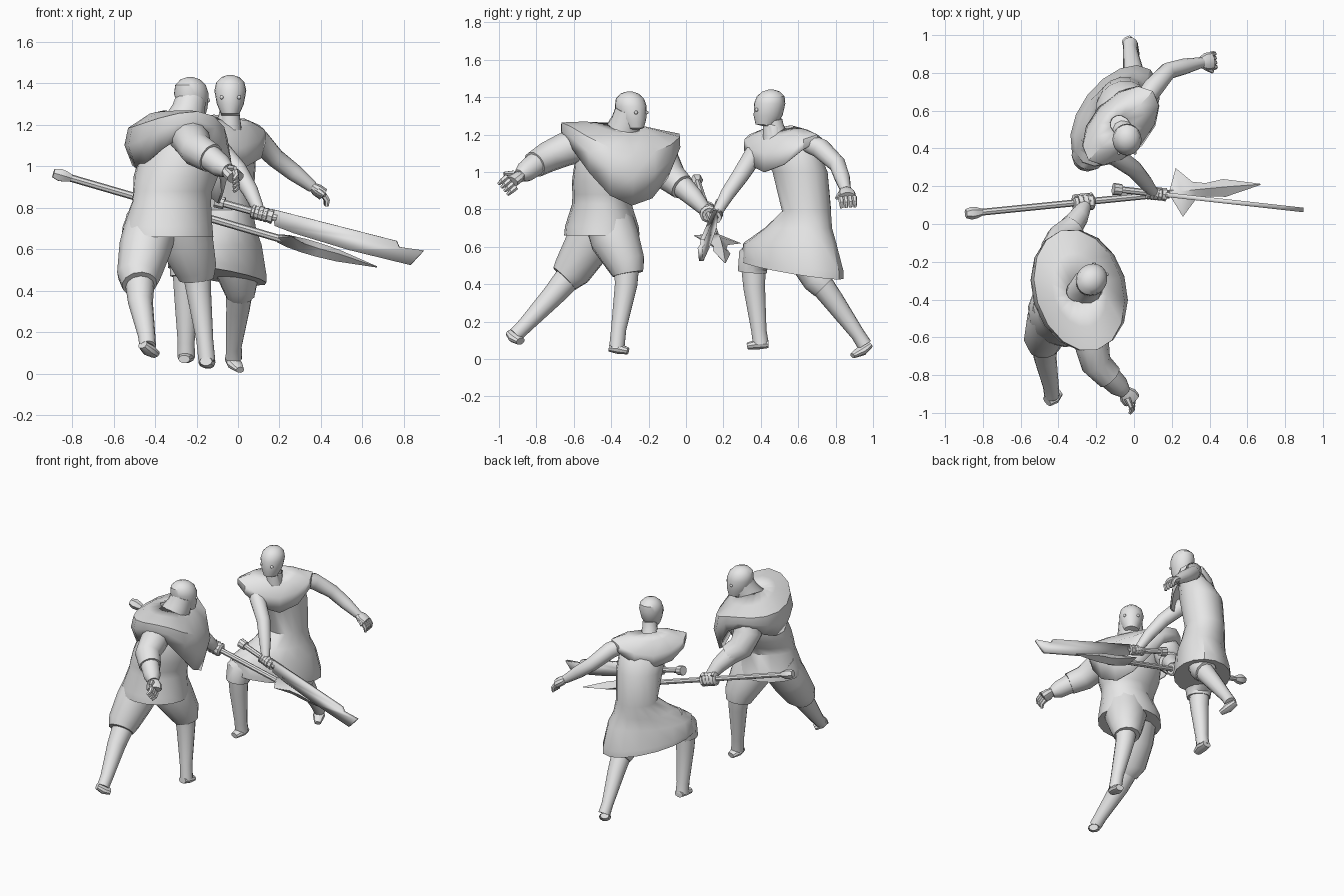
import bpy, bmesh
from math import sin, cos, pi, radians
from mathutils import Vector

default_cube = bpy.data.objects.get("Cube")
if default_cube:
    bpy.data.objects.remove(default_cube)

grey = bpy.data.materials.new("plain grey")
grey.use_nodes = True
grey.diffuse_color = (0.8, 0.8, 0.8, 1)
grey.node_tree.nodes["Principled BSDF"].inputs["Base Color"].default_value = (0.8, 0.8, 0.8, 1)
parts = []


def finish(name, bm):
    bmesh.ops.recalc_face_normals(bm, faces=bm.faces)
    mesh = bpy.data.meshes.new(name)
    bm.to_mesh(mesh)
    bm.free()
    mesh.materials.append(grey)
    obj = bpy.data.objects.new(name, mesh)
    bpy.context.collection.objects.link(obj)
    parts.append(obj)
    return obj


def skin(name, rings, caps=True):
    """Bridge a list of point rings into one surface."""
    bm = bmesh.new()
    loops = [[bm.verts.new(p) for p in ring] for ring in rings]
    count = len(loops[0])
    for low, high in zip(loops, loops[1:]):
        for i in range(count):
            j = (i + 1) % count
            bm.faces.new((low[i], low[j], high[j], high[i]))
    if caps:
        bm.faces.new(loops[0])
        bm.faces.new(loops[-1])
    return finish(name, bm)


def tube(name, points, sides=12, flat=1.0):
    """Tapered tube through points of x, y, z, radius."""
    path = [Vector(p[:3]) for p in points]
    side, rings = None, []
    for i, here in enumerate(path):
        along = (path[min(i + 1, len(path) - 1)] - path[max(i - 1, 0)]).normalized()
        if side is None:
            side = along.orthogonal() if abs(along.z) > 0.9 else along.cross(Vector((0, 0, 1)))
        side = (side - along * side.dot(along)).normalized()
        up = along.cross(side)
        r = points[i][3]
        rings.append([here + side * r * cos(t) + up * r * flat * sin(t)
                      for t in (2 * pi * k / sides for k in range(sides))])
    return skin(name, rings)


def axes(angle):
    """Left and forward directions of a turned body."""
    a = radians(angle)
    return Vector((cos(a), sin(a), 0)), Vector((sin(a), -cos(a), 0))


def body(name, angle, rings, sides=16):
    """Loft of ellipses: x, y, z, half width, half depth, sideways tilt."""
    left, ahead = axes(angle)
    out = []
    for x, y, z, wide, deep, tilt in rings:
        out.append([Vector((x, y, z + tilt * cos(t))) + left * wide * cos(t) + ahead * deep * sin(t)
                    for t in (2 * pi * k / sides for k in range(sides))])
    return skin(name, out)


def cape(name, x, y, angle, rings, sides=16):
    """Draped sheet: half width, half depth, then side, front and back heights, tilt."""
    left, ahead = axes(angle)
    out = []
    for wide, deep, side, front, back, tilt in rings:
        ring = []
        for k in range(sides):
            c, s = cos(2 * pi * k / sides), sin(2 * pi * k / sides)
            z = side * c * c + (front if s > 0 else back) * s * s + tilt * c
            ring.append(Vector((x, y, z)) + left * wide * c + ahead * deep * s)
        out.append(ring)
    obj = skin(name, out, caps=False)
    shell = obj.modifiers.new("thickness", "SOLIDIFY")
    shell.thickness = 0.012


def head(name, x, y, z, angle, size):
    left, ahead = axes(angle)
    profile = [(-0.17, -0.02, 0.055, 0.055), (-0.10, -0.015, 0.046, 0.05), (-0.09, 0.02, 0.045, 0.055),
               (-0.045, 0.008, 0.065, 0.077), (0.02, 0, 0.077, 0.084), (0.06, -0.006, 0.068, 0.074),
               (0.085, -0.008, 0.043, 0.047), (0.095, -0.008, 0.014, 0.016)]
    rings = []
    for h, shift, wide, deep in profile:
        c = Vector((x, y, z)) + ahead * shift * size
        rings.append((c.x, c.y, z + h * size, wide * size, deep * size, 0))
    body(name, angle, rings, 20)
    for label, sign in (("left", 1), ("right", -1)):
        c = Vector((x, y, z - 0.012)) + (left * sign * 0.042 + ahead * 0.07) * size
        bm = bmesh.new()
        bmesh.ops.create_uvsphere(bm, u_segments=10, v_segments=6, radius=0.010)
        bmesh.ops.translate(bm, verts=bm.verts, vec=c)
        finish(f"{name}_{label}_eye", bm)


def open_hand(name, wrist, reach, spread, size):
    """Palm with four loose fingers and a thumb."""
    wrist, reach = Vector(wrist), Vector(reach).normalized()
    spread = Vector(spread)
    spread = (spread - reach * spread.dot(reach)).normalized()
    curl = reach.cross(spread)
    if curl.z > 0:
        curl = -curl
    palm = wrist + reach * 0.055 * size
    tube(name + "_palm", [(*wrist, 0.026 * size), (*(wrist + reach * 0.025 * size), 0.038 * size),
                          (*palm, 0.038 * size)], 10, 0.65)
    for i in range(4):
        root = palm + spread * (i - 1.5) * 0.019 * size
        middle = root + (reach + curl * 0.4) * 0.024 * size
        tip = middle + (reach * 0.6 + curl) * 0.02 * size
        tube(f"{name}_finger_{i}", [(*root, 0.012 * size), (*middle, 0.011 * size), (*tip, 0.007 * size)], 6)
    root = wrist + (reach - spread) * 0.022 * size
    tube(name + "_thumb", [(*root, 0.014 * size), (*(root + (reach - spread * 0.7) * 0.035 * size), 0.008 * size)], 6)


def fist(name, centre, axis, size):
    """Four fingers curled round a grip, over a palm."""
    centre, axis = Vector(centre), Vector(axis).normalized()
    u = axis.orthogonal().normalized()
    v = axis.cross(u)
    tube(name + "_palm", [(*(centre + axis * s * size), r * size)
                          for s, r in ((-0.045, 0.024), (-0.02, 0.036), (0.02, 0.036), (0.045, 0.024))], 10)
    for i in range(4):
        c = centre + axis * (i - 1.5) * 0.022 * size
        loop = [c + (u * cos(t) + v * sin(t)) * 0.026 * size for t in (k * pi / 5 for k in range(11))]
        tube(f"{name}_finger_{i}", [(*p, 0.013 * size) for p in loop], 6)


# Heavy fighter: trunk, draped cape and head
body("heavy_tunic", 107, [
    (-0.34, -0.45, 0.66, 0.20, 0.225, 0), (-0.34, -0.45, 0.71, 0.195, 0.22, 0),
    (-0.32, -0.45, 0.83, 0.155, 0.195, 0), (-0.315, -0.44, 0.88, 0.165, 0.195, 0),
    (-0.30, -0.41, 0.95, 0.20, 0.205, 0), (-0.28, -0.37, 1.10, 0.225, 0.18, 0),
    (-0.28, -0.36, 1.20, 0.18, 0.13, 0), (-0.27, -0.35, 1.24, 0.08, 0.08, 0)])
cape("heavy_cape", -0.29, -0.35, 107, [
    (0.06, 0.07, 1.26, 1.23, 1.27, 0), (0.20, 0.14, 1.25, 1.20, 1.255, -0.02),
    (0.33, 0.23, 1.235, 1.10, 1.19, -0.03), (0.33, 0.25, 1.19, 0.98, 1.10, -0.03),
    (0.31, 0.21, 1.14, 0.82, 0.99, -0.02)])
tube("heavy_neck", [(-0.27, -0.35, 1.19, 0.10), (-0.24, -0.32, 1.27, 0.082), (-0.225, -0.305, 1.33, 0.075)])
head("heavy_head", -0.225, -0.295, 1.33, 140, 1.05)

# Heavy fighter: arms
tube("heavy_right_sleeve", [(-0.25, -0.54, 1.15, 0.09), (-0.22, -0.65, 1.12, 0.09),
                            (-0.20, -0.74, 1.08, 0.082), (-0.13, -0.81, 1.04, 0.072)])
tube("heavy_right_cuff", [(-0.16, -0.78, 1.06, 0.066), (-0.08, -0.86, 1.00, 0.056), (-0.05, -0.89, 0.98, 0.036)])
open_hand("heavy_right_hand", (-0.05, -0.885, 0.985), (0.4, -0.5, -0.4), (0, 1, -1), 1.3)
tube("heavy_left_sleeve", [(-0.36, -0.17, 1.17, 0.09), (-0.40, -0.13, 1.06, 0.095),
                           (-0.38, -0.08, 0.97, 0.085), (-0.32, -0.02, 0.92, 0.07)])
tube("heavy_left_cuff", [(-0.35, -0.04, 0.94, 0.066), (-0.29, 0.04, 0.865, 0.052),
                         (-0.265, 0.09, 0.81, 0.038), (-0.26, 0.11, 0.785, 0.03)])

# Heavy fighter: legs and feet
tube("heavy_back_trouser", [(-0.41, -0.45, 0.74, 0.13), (-0.45, -0.53, 0.60, 0.125),
                            (-0.48, -0.61, 0.47, 0.105), (-0.475, -0.65, 0.43, 0.085)])
tube("heavy_back_shin", [(-0.475, -0.60, 0.47, 0.075), (-0.47, -0.71, 0.34, 0.06),
                         (-0.44, -0.86, 0.18, 0.042), (-0.435, -0.91, 0.13, 0.04)])
tube("heavy_back_foot", [(-0.46, -0.94, 0.14, 0.03), (-0.43, -0.915, 0.115, 0.042),
                         (-0.40, -0.885, 0.095, 0.03)], 10, 0.7)
tube("heavy_front_trouser", [(-0.28, -0.43, 0.80, 0.13), (-0.25, -0.38, 0.64, 0.135),
                             (-0.205, -0.32, 0.51, 0.105), (-0.20, -0.31, 0.455, 0.085)])
tube("heavy_front_shin", [(-0.20, -0.32, 0.50, 0.072), (-0.19, -0.32, 0.40, 0.062),
                          (-0.16, -0.36, 0.16, 0.042), (-0.15, -0.37, 0.06, 0.042)])
tube("heavy_front_foot", [(-0.155, -0.41, 0.06, 0.03), (-0.15, -0.36, 0.055, 0.042),
                          (-0.14, -0.31, 0.043, 0.028)], 10, 0.7)

# Slim fighter: trunk and skirt, shoulder cape, head
body("slim_tunic", 53, [
    (-0.10, 0.57, 0.475, 0.31, 0.185, -0.05), (-0.10, 0.57, 0.51, 0.31, 0.185, -0.04),
    (-0.10, 0.555, 0.62, 0.285, 0.165, 0), (-0.08, 0.60, 0.70, 0.20, 0.145, 0),
    (-0.06, 0.645, 0.79, 0.135, 0.13, 0), (-0.06, 0.61, 1.00, 0.155, 0.14, 0),
    (-0.06, 0.55, 1.13, 0.17, 0.11, 0), (-0.06, 0.51, 1.19, 0.14, 0.07, 0),
    (-0.05, 0.48, 1.21, 0.06, 0.05, 0)])
cape("slim_cape", -0.07, 0.52, 47, [
    (0.05, 0.065, 1.235, 1.22, 1.25, 0), (0.15, 0.11, 1.23, 1.18, 1.21, 0),
    (0.25, 0.145, 1.20, 1.10, 1.12, 0), (0.25, 0.155, 1.16, 1.00, 1.04, 0)], 12)
tube("slim_neck", [(-0.055, 0.49, 1.18, 0.065), (-0.045, 0.475, 1.24, 0.05), (-0.04, 0.47, 1.28, 0.046)])
head("slim_head", -0.037, 0.447, 1.345, 0, 1)

# Slim fighter: arms
tube("slim_left_arm", [(0.04, 0.64, 1.16, 0.05), (0.10, 0.72, 1.125, 0.055), (0.18, 0.81, 1.04, 0.046),
                       (0.27, 0.835, 0.97, 0.042), (0.36, 0.855, 0.90, 0.028)])
open_hand("slim_left_hand", (0.355, 0.855, 0.905), (0.7, 0.1, -0.5), (0, 1, 0), 1.25)
tube("slim_right_arm", [(-0.16, 0.41, 1.14, 0.05), (-0.10, 0.36, 1.09, 0.052), (0.0, 0.29, 0.98, 0.046),
                        (0.06, 0.22, 0.88, 0.039), (0.10, 0.17, 0.79, 0.028)])

# Slim fighter: legs and feet
tube("slim_front_trouser", [(-0.20, 0.45, 0.60, 0.10), (-0.245, 0.36, 0.53, 0.09), (-0.25, 0.355, 0.465, 0.078)])
tube("slim_front_shin", [(-0.25, 0.36, 0.50, 0.068), (-0.25, 0.365, 0.38, 0.06),
                         (-0.25, 0.39, 0.15, 0.042), (-0.25, 0.40, 0.08, 0.044)])
tube("slim_front_foot", [(-0.25, 0.44, 0.08, 0.032), (-0.25, 0.39, 0.08, 0.042),
                         (-0.26, 0.33, 0.07, 0.028)], 10, 0.7)
tube("slim_back_trouser", [(-0.02, 0.66, 0.52, 0.10), (0.01, 0.71, 0.42, 0.085), (0.01, 0.74, 0.39, 0.075)])
tube("slim_back_shin", [(0.01, 0.70, 0.43, 0.068), (0.0, 0.79, 0.31, 0.057),
                        (-0.02, 0.92, 0.13, 0.038), (-0.02, 0.955, 0.075, 0.04)])
tube("slim_back_foot", [(-0.04, 0.98, 0.075, 0.028), (-0.015, 0.94, 0.045, 0.04),
                        (0.01, 0.89, 0.018, 0.022)], 10, 0.7)

# Long spear with a ridged, barbed head, held by the heavy fighter
butt, tip = Vector((-0.88, 0.055, 0.965)), Vector((0.67, 0.21, 0.515))
along = (tip - butt).normalized()
across = Vector((-0.05, 0.26, -0.04))
across = (across - along * along.dot(across)).normalized()
ridge = along.cross(across)
length = (tip - butt).length


def on_spear(s, r):
    return (*(butt + along * s), r)


tube("spear_shaft", [on_spear(0, 0.018), on_spear(length - 0.4, 0.018)], 8)
tube("spear_butt", [on_spear(-0.01, 0.024), on_spear(0.02, 0.034), on_spear(0.05, 0.03), on_spear(0.08, 0.019)], 6)
sections = [(-0.50, 0.02, 0.02), (-0.45, 0.132, 0.03), (-0.37, 0.05, 0.035),
            (-0.30, 0.036, 0.035), (-0.20, 0.048, 0.03), (0, 0.003, 0.003)]
skin("spear_blade", [[tip + along * s + across * w, tip + along * s + ridge * h,
                      tip + along * s - across * w, tip + along * s - ridge * h] for s, w, h in sections])
fist("heavy_left_fist", butt + along * 0.64, along, 1.25)

# Broad single-edged sword, held by the slim fighter
pommel, point = Vector((-0.10, 0.185, 0.83)), Vector((0.89, 0.075, 0.56))
edge = (point - pommel).normalized()
rise = (Vector((0, 0, 1)) - edge * edge.z).normalized()


def on_sword(s, r):
    return (*(pommel + edge * s), r)


tube("sword_grip", [on_sword(0, 0.018), on_sword(0.30, 0.018)], 8)
tube("sword_pommel", [on_sword(-0.01, 0.032), on_sword(0.035, 0.03)], 10)
tube("sword_guard", [on_sword(0.25, 0.032), on_sword(0.28, 0.036)], 8)
bm = bmesh.new()
bm.faces.new([bm.verts.new(pommel + edge * s + rise * t) for s, t in (
    (0.27, 0.035), (0.89, 0.045), (0.91, 0.02), (1.03, 0.035), (0.985, -0.05),
    (0.68, -0.058), (0.40, -0.05), (0.30, -0.04))])
shell = finish("sword_blade", bm).modifiers.new("thickness", "SOLIDIFY")
shell.thickness, shell.offset = 0.024, 0
fist("slim_right_fist", pommel + edge * 0.215, edge, 0.95)

# Smooth the rounded parts while keeping edges crisp
bpy.ops.object.select_all(action="DESELECT")
for obj in parts:
    obj.select_set(True)
bpy.context.view_layer.objects.active = parts[0]
bpy.ops.object.shade_smooth_by_angle(angle=radians(35))
